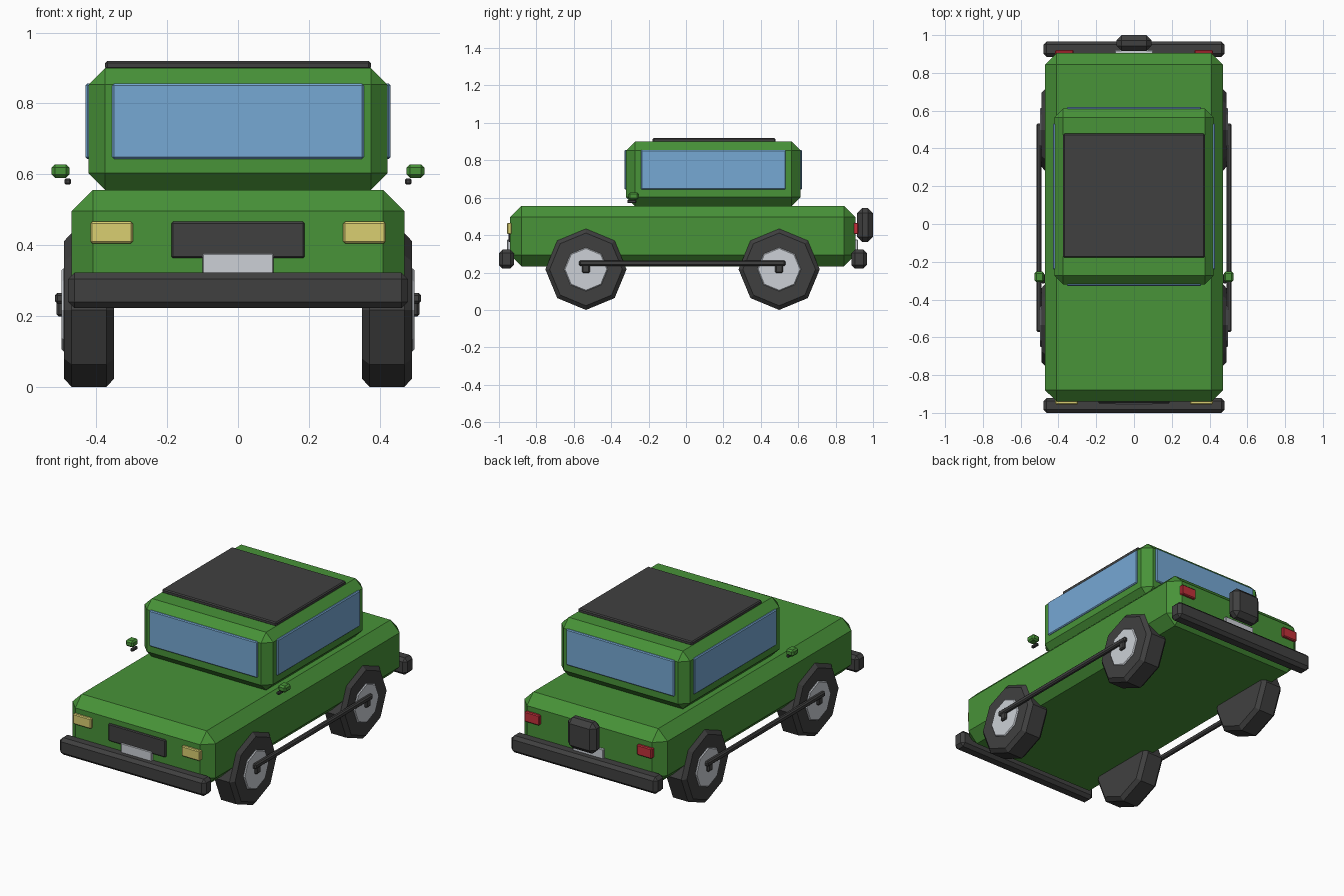
import bpy, bmesh, math
from mathutils import Matrix

cube = bpy.data.objects.get("Cube")
if cube:
    bpy.data.objects.remove(cube, do_unlink=True)


def material(name, srgb):
    linear = [((c / 255 + 0.055) / 1.055) ** 2.4 for c in srgb] + [1]
    m = bpy.data.materials.new(name)
    m.use_nodes = True
    m.diffuse_color = linear
    m.node_tree.nodes["Principled BSDF"].inputs["Base Color"].default_value = linear
    return m


GREEN = material("green paint", (72, 147, 56))
DARK = material("dark rubber", (64, 64, 64))
GLASS = material("blue glass", (118, 168, 212))
YELLOW = material("headlight yellow", (218, 207, 113))
SILVER = material("silver", (204, 208, 214))
RED = material("taillight red", (194, 48, 58))


def finish(name, bm, mat, bevel):
    """Turn the bmesh into a flat-shaded object with chamfered edges."""
    mesh = bpy.data.meshes.new(name)
    if bevel:
        bmesh.ops.bevel(bm, geom=bm.edges[:], offset=bevel, segments=1,
                        affect='EDGES', clamp_overlap=True)
    bmesh.ops.recalc_face_normals(bm, faces=bm.faces[:])
    bm.to_mesh(mesh)
    bm.free()
    mesh.materials.append(mat)
    obj = bpy.data.objects.new(name, mesh)
    bpy.context.collection.objects.link(obj)


def box(name, xs, ys, zs, mat, bevel=0.0):
    spans = (xs, ys, zs)
    size = [b - a for a, b in spans]
    centre = [(a + b) / 2 for a, b in spans]
    bm = bmesh.new()
    bmesh.ops.create_cube(bm, size=1, matrix=Matrix.Translation(centre) @ Matrix.Diagonal((*size, 1)))
    finish(name, bm, mat, bevel)


def wide(name, half, ys, zs, mat, bevel=0.0):
    box(name, (-half, half), ys, zs, mat, bevel)


def pair(name, xs, ys, zs, mat, bevel=0.0):
    """Box on the left (+x) and its mirror on the right."""
    box("left_" + name, xs, ys, zs, mat, bevel)
    box("right_" + name, (-xs[1], -xs[0]), ys, zs, mat, bevel)


def disc(name, xs, y, z, radius, mat, bevel):
    """Eight-sided drum lying along x, a corner at the top."""
    bm = bmesh.new()
    place = Matrix.Translation((sum(xs) / 2, y, z)) @ Matrix.Rotation(math.pi / 2, 4, 'Y')
    bmesh.ops.create_cone(bm, cap_ends=True, segments=8, radius1=radius, radius2=radius,
                          depth=abs(xs[1] - xs[0]), matrix=place)
    caps = [f for f in bm.faces if len(f.verts) == 8]
    rims = list({e for f in caps for e in f.edges})
    bmesh.ops.bevel(bm, geom=rims, offset=bevel, segments=1, affect='EDGES')
    finish(name, bm, mat, 0)


# Body and cabin
wide("body", 0.47, (-0.94, 0.905), (0.233, 0.556), GREEN, 0.06)
wide("cabin", 0.422, (-0.32, 0.612), (0.556, 0.9), GREEN, 0.047)
wide("roof_panel", 0.375, (-0.178, 0.478), (0.895, 0.92), DARK, 0.006)

# Windows
wide("windscreen", 0.355, (-0.328, -0.3), (0.643, 0.856), GLASS, 0.005)
wide("rear_window", 0.355, (0.59, 0.62), (0.643, 0.856), GLASS, 0.005)
pair("side_window", (0.4, 0.43), (-0.24, 0.533), (0.643, 0.856), GLASS, 0.005)

# Bumpers, grille and number plates
wide("front_bumper", 0.48, (-1.0, -0.92), (0.222, 0.322), DARK, 0.018)
wide("rear_bumper", 0.48, (0.885, 0.967), (0.222, 0.322), DARK, 0.018)
wide("grille", 0.188, (-0.95, -0.93), (0.363, 0.466), DARK, 0.005)
wide("front_plate", 0.1, (-0.956, -0.93), (0.3, 0.376), SILVER, 0.003)
wide("rear_plate", 0.1, (0.89, 0.92), (0.3, 0.376), SILVER, 0.003)
wide("rear_carrier_box", 0.093, (0.915, 1.0), (0.363, 0.546), DARK, 0.028)

# Lights
pair("headlight", (0.297, 0.417), (-0.956, -0.93), (0.405, 0.466), YELLOW, 0.005)
pair("taillight", (0.32, 0.418), (0.89, 0.921), (0.405, 0.466), RED, 0.005)

# Mirrors and their stalks
pair("mirror", (0.476, 0.526), (-0.308, -0.252), (0.59, 0.628), GREEN, 0.009)
pair("mirror_stalk", (0.471, 0.49), (-0.314, -0.265), (0.571, 0.588), DARK, 0.004)

# Wheels with hubcaps
for side, s in (("left", 1), ("right", -1)):
    for end, y in (("front", -0.535), ("rear", 0.498)):
        disc(f"{side}_{end}_tyre", (0.35 * s, 0.491 * s), y, 0.217, 0.217, DARK, 0.021)
        disc(f"{side}_{end}_hubcap", (0.47 * s, 0.498 * s), y, 0.217, 0.117, SILVER, 0.005)

# Side rails with a bracket at each wheel
pair("side_rail", (0.491, 0.517), (-0.572, 0.532), (0.235, 0.265), DARK, 0.007)
pair("front_rail_bracket", (0.488, 0.512), (-0.556, -0.514), (0.198, 0.25), DARK, 0.006)
pair("rear_rail_bracket", (0.488, 0.512), (0.477, 0.519), (0.198, 0.25), DARK, 0.006)
